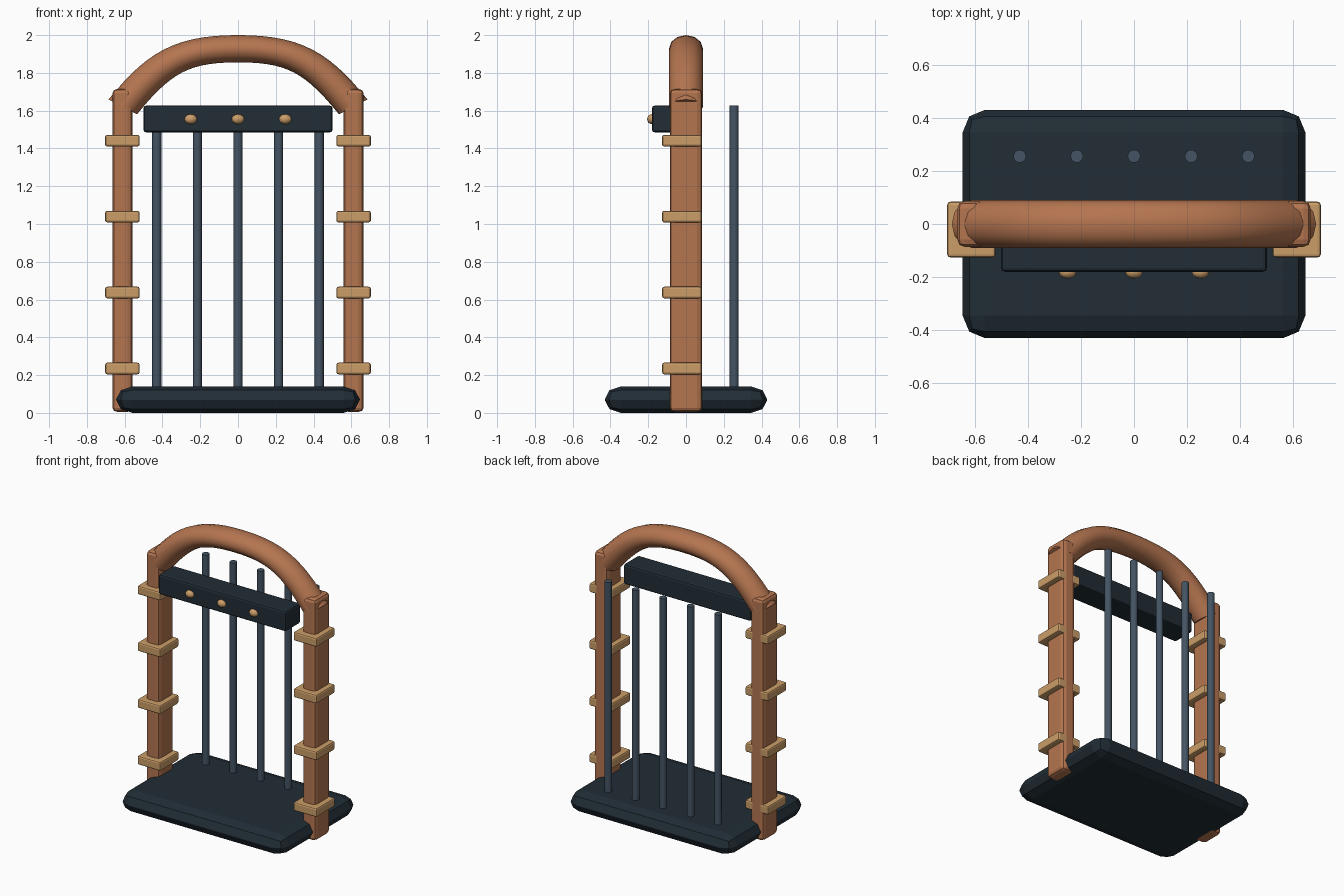
import bpy
import bmesh
from mathutils import Matrix, Vector

if "Cube" in bpy.data.objects:
    bpy.data.objects.remove(bpy.data.objects["Cube"], do_unlink=True)

SQUASH = 0.8  # parts are shaped round, then flattened in height


def material(name, rgb):
    m = bpy.data.materials.new(name)
    m.use_nodes = True
    m.diffuse_color = (*rgb, 1)
    m.node_tree.nodes["Principled BSDF"].inputs["Base Color"].default_value = (*rgb, 1)
    return m


leather = material("brown leather", (0.46, 0.178, 0.08))
brass = material("tan brass", (0.60, 0.34, 0.14))
dark = material("dark slate", (0.015, 0.026, 0.036))
steel = material("steel grey", (0.058, 0.088, 0.125))


def place(name, bm, loc, mat, smooth=False):
    mesh = bpy.data.meshes.new(name)
    bm.to_mesh(mesh)
    bm.free()
    mesh.materials.append(mat)
    ob = bpy.data.objects.new(name, mesh)
    bpy.context.collection.objects.link(ob)
    ob.location = loc
    ob.scale.z = SQUASH
    if smooth:
        bpy.ops.object.select_all(action="DESELECT")
        ob.select_set(True)
        bpy.context.view_layer.objects.active = ob
        bpy.ops.object.shade_smooth_by_angle()
    return ob


def box(name, low, high, mat, bevel):
    low, high = Vector(low), Vector(high)
    size = high - low
    size.z /= SQUASH
    bm = bmesh.new()
    bmesh.ops.create_cube(bm, size=1, matrix=Matrix.Diagonal((*size, 1)))
    ob = place(name, bm, (low + high) / 2, mat)
    mod = ob.modifiers.new("rounded edges", "BEVEL")
    mod.width = bevel
    mod.segments = 2
    return ob


# Base slab and front header
box("base", (-0.645, -0.43, 0), (0.645, 0.43, 0.14), dark, 0.085)
box("header", (-0.5, -0.18, 1.485), (0.5, -0.01, 1.627), dark, 0.015)

# Side posts with their straps
for side, s in (("left", 1), ("right", -1)):
    x = s * 0.612
    box(side + "_post", (x - 0.053, -0.086, 0.005), (x + 0.053, 0.086, 1.715), leather, 0.027)
    for i in range(4):
        z = 0.235 + i * 0.402
        box(f"{side}_strap_{i + 1}", (x - 0.091, -0.126, z - 0.031),
            (x + 0.091, 0.084, z + 0.031), brass, 0.012)

# Rear bars
for i in range(5):
    bm = bmesh.new()
    bmesh.ops.create_cone(bm, cap_ends=True, segments=16, radius1=0.024,
                          radius2=0.024, depth=1.55 / SQUASH)
    place(f"bar_{i + 1}", bm, ((i - 2) * 0.215, 0.255, 0.852), steel, True)

# Header knobs
for i in range(3):
    bm = bmesh.new()
    bmesh.ops.create_uvsphere(bm, u_segments=12, v_segments=8, radius=0.033,
                              matrix=Matrix.Diagonal((1, 0.75, 1, 1)))
    place(f"knob_{i + 1}", bm, ((i - 1) * 0.25, -0.181, 1.555), brass, True)

# Arched top handle
curve = bpy.data.curves.new("arch", "CURVE")
curve.dimensions = "3D"
curve.bevel_depth = 0.09
curve.bevel_resolution = 4
curve.resolution_u = 14
curve.use_fill_caps = True
spline = curve.splines.new("BEZIER")
spline.bezier_points.add(2)
TOP = 1.928
path = [((-0.61, 1.62), (-0.70, 1.50), (-0.42, 1.854)),
        ((0, TOP), (-0.30, TOP), (0.30, TOP)),
        ((0.61, 1.62), (0.42, 1.854), (0.70, 1.50))]
for point, coords in zip(spline.bezier_points, path):
    point.handle_left_type = point.handle_right_type = "FREE"
    point.co, point.handle_left, point.handle_right = [
        (x, 0, z / SQUASH) for x, z in coords]
curve.materials.append(leather)
arch = bpy.data.objects.new("arch", curve)
arch.scale.z = SQUASH
bpy.context.collection.objects.link(arch)
